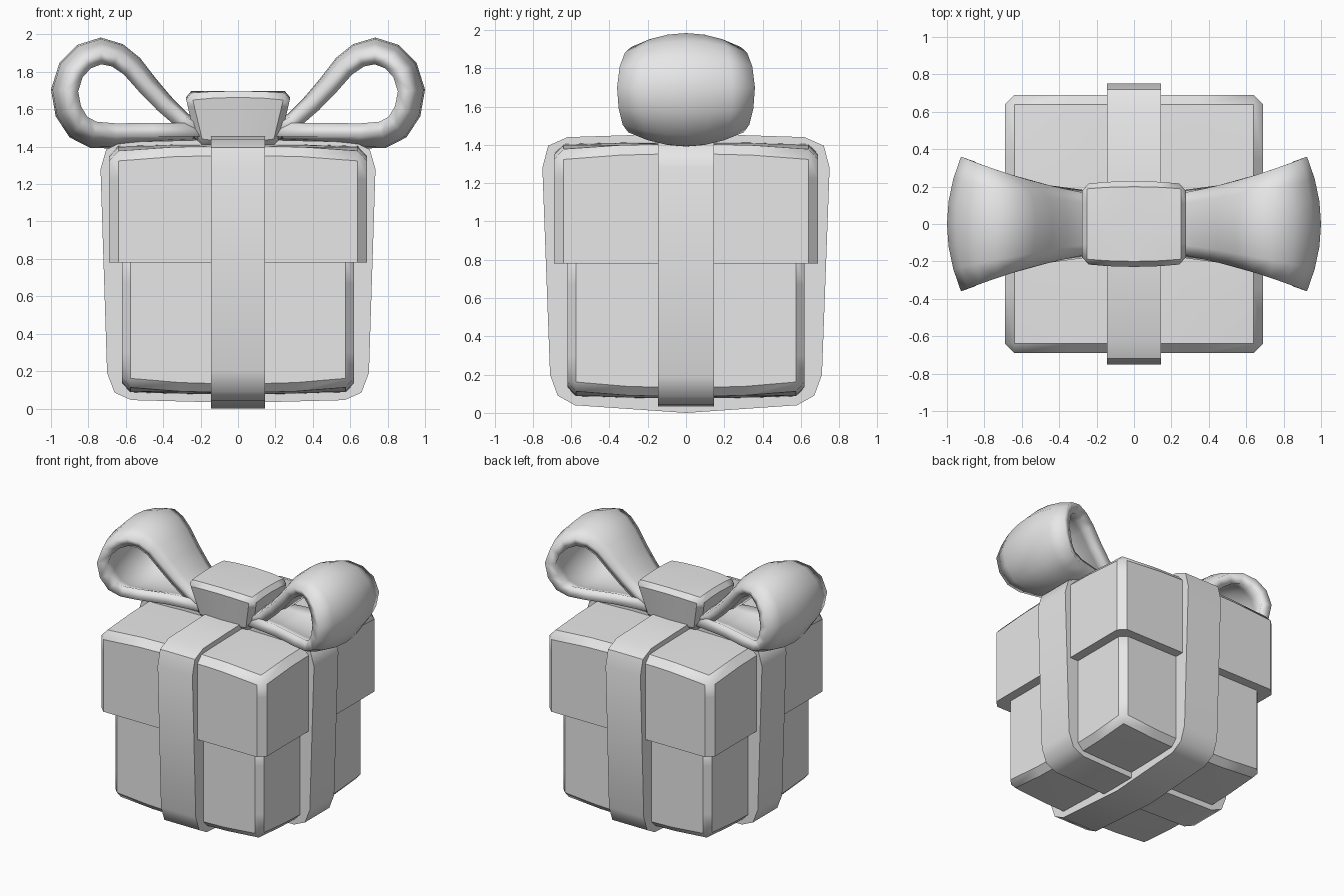
import bpy, bmesh, math
from mathutils import Vector

cube = bpy.data.objects.get("Cube")
if cube:
    bpy.data.objects.remove(cube, do_unlink=True)

grey = bpy.data.materials.new("plain grey")
grey.use_nodes = True
grey.diffuse_color = (0.8, 0.8, 0.8, 1)
grey.node_tree.nodes["Principled BSDF"].inputs["Base Color"].default_value = (0.8, 0.8, 0.8, 1)


def finish(name, bm, bevel=0, solid=0, mirror=False, angle=50):
    """Turn a bmesh into a shaded object with its modifiers."""
    bmesh.ops.recalc_face_normals(bm, faces=bm.faces)
    mesh = bpy.data.meshes.new(name)
    bm.to_mesh(mesh)
    bm.free()
    mesh.materials.append(grey)
    ob = bpy.data.objects.new(name, mesh)
    bpy.context.collection.objects.link(ob)
    if solid:
        mod = ob.modifiers.new("thickness", 'SOLIDIFY')
        mod.thickness, mod.offset = solid, -1
    if bevel:
        mod = ob.modifiers.new("soft edges", 'BEVEL')
        mod.width, mod.segments, mod.angle_limit = bevel, 1, math.radians(40)
    if mirror:
        ob.modifiers.new("mirror", 'MIRROR')
    bpy.ops.object.select_all(action='DESELECT')
    ob.select_set(True)
    bpy.context.view_layer.objects.active = ob
    bpy.ops.object.shade_smooth_by_angle(angle=math.radians(angle))
    return ob


def block(name, shape, bevel):
    """Gridded cube whose unit coordinates are remapped by shape(x, y, z)."""
    bm = bmesh.new()
    bmesh.ops.create_cube(bm, size=2)
    bmesh.ops.subdivide_edges(bm, edges=bm.edges, cuts=3, use_grid_fill=True)
    for v in bm.verts:
        v.co = shape(*v.co)
    return finish(name, bm, bevel)


def dome(x, y, rise):
    """Rounded swelling that falls off towards the corners."""
    return rise * (1 - x * x * y * y) + 0.01 * (1 - x * x) * (1 - y * y)


# Box body with a swollen underside, and lid with a domed top
def body_shape(x, y, z):
    t = (z + 1) / 2
    return x * 0.62, y * 0.62, t * 0.85 + (1 - t) * (0.12 - dome(x, y, 0.035))


def lid_shape(x, y, z):
    t = (z + 1) / 2
    return x * 0.69, y * 0.69, (1 - t) * 0.78 + t * (1.37 + dome(x, y, 0.035))


block("box_body", body_shape, 0.045)
lid = block("box_lid", lid_shape, 0.05)

# Keep the lid's lower rim square by excluding it from the bevel
lid.modifiers["soft edges"].limit_method = 'WEIGHT'
weights = lid.data.attributes.new("bevel_weight_edge", 'FLOAT', 'EDGE')
for e in lid.data.edges:
    a, b = (lid.data.vertices[i].co for i in e.vertices)
    sides = [all(abs(abs(p[k]) - 0.69) < 0.001 for p in (a, b)) for k in (0, 1)]
    top = all(p.z > 1.36 for p in (a, b))
    weights.data[e.index].value = float(all(sides) or (top and any(sides)))


# Ribbons: a closed band around the box, drawn as half an outline and mirrored
def band(name, half, along_y):
    pts = half + [(-u, z) for u, z in reversed(half) if u > 0]
    centre = Vector((0, 0.73))
    bm = bmesh.new()
    rings = []
    for u, z in pts:
        p = Vector((u, z))
        q = centre + (p - centre) * 0.8
        ring = []
        for c, w in ((p, -1), (p, 1), (q, 1), (q, -1)):
            s = w * 0.145
            ring.append(bm.verts.new((s, c.x, c.y) if along_y else (c.x, s, c.y)))
        rings.append(ring)
    for r, nxt in zip(rings, rings[1:] + rings[:1]):
        for i in range(4):
            j = (i + 1) % 4
            bm.faces.new((r[i], r[j], nxt[j], nxt[i]))
    finish(name, bm)


band("ribbon_side_to_side", [(0, 1.44), (0.62, 1.425), (0.705, 1.385), (0.735, 1.28),
     (0.70, 0.19), (0.66, 0.085), (0.57, 0.045), (0, 0.03)], False)
band("ribbon_front_to_back", [(0, 1.46), (0.62, 1.44), (0.72, 1.395), (0.75, 1.28),
     (0.71, 0.2), (0.67, 0.09), (0.58, 0.04), (0, 0)], True)

# Bow loops: a flared strip following the loop, bulging along its middle
path = [Vector(p) for p in (
    (0.18, 1.50), (0.28, 1.56), (0.38, 1.645), (0.47, 1.735), (0.56, 1.835), (0.64, 1.89),
    (0.73, 1.91), (0.82, 1.88), (0.89, 1.81), (0.925, 1.70), (0.905, 1.59),
    (0.85, 1.505), (0.77, 1.465), (0.65, 1.455), (0.45, 1.455), (0.18, 1.455))]
bm = bmesh.new()
rows = []
for i, p in enumerate(path):
    d = (path[min(i + 1, len(path) - 1)] - path[max(i - 1, 0)]).normalized()
    normal = Vector((-d.y, d.x))
    t = max(0, (p.x - 0.28) / 0.645)
    width = 0.17 + 0.12 * t + 0.07 * t * t
    row = []
    for k in range(-3, 4):
        w = k / 3
        q = p + normal * (0.02 + 0.055 * min(1, 1.4 * t)) * (1 - w * w)
        row.append(bm.verts.new((q.x, w * width, q.y)))
    rows.append(row)
for r, nxt in zip(rows, rows[1:]):
    for j in range(6):
        bm.faces.new((r[j], r[j + 1], nxt[j + 1], nxt[j]))
bmesh.ops.recalc_face_normals(bm, faces=bm.faces)
# Outer side must face away from the loop's middle so it thickens inwards
bm.faces.ensure_lookup_table()
far = max(bm.faces, key=lambda f: f.calc_center_median().x)
loops_flip = far.normal.x < 0
loops = finish("bow_loops", bm, solid=0.075, mirror=True)
if loops_flip:
    loops.data.flip_normals()


# Knot: tapered, softly domed block
def knot_shape(x, y, z):
    t = (z + 1) / 2
    px = x * (0.22 + 0.065 * t)
    py = y * (0.17 + 0.05 * t + 0.015 * (1 - x * x))
    return px, py, 1.41 + 0.27 * t + z * 0.018 * (1 - x * x * y * y)


block("bow_knot", knot_shape, 0.035)
